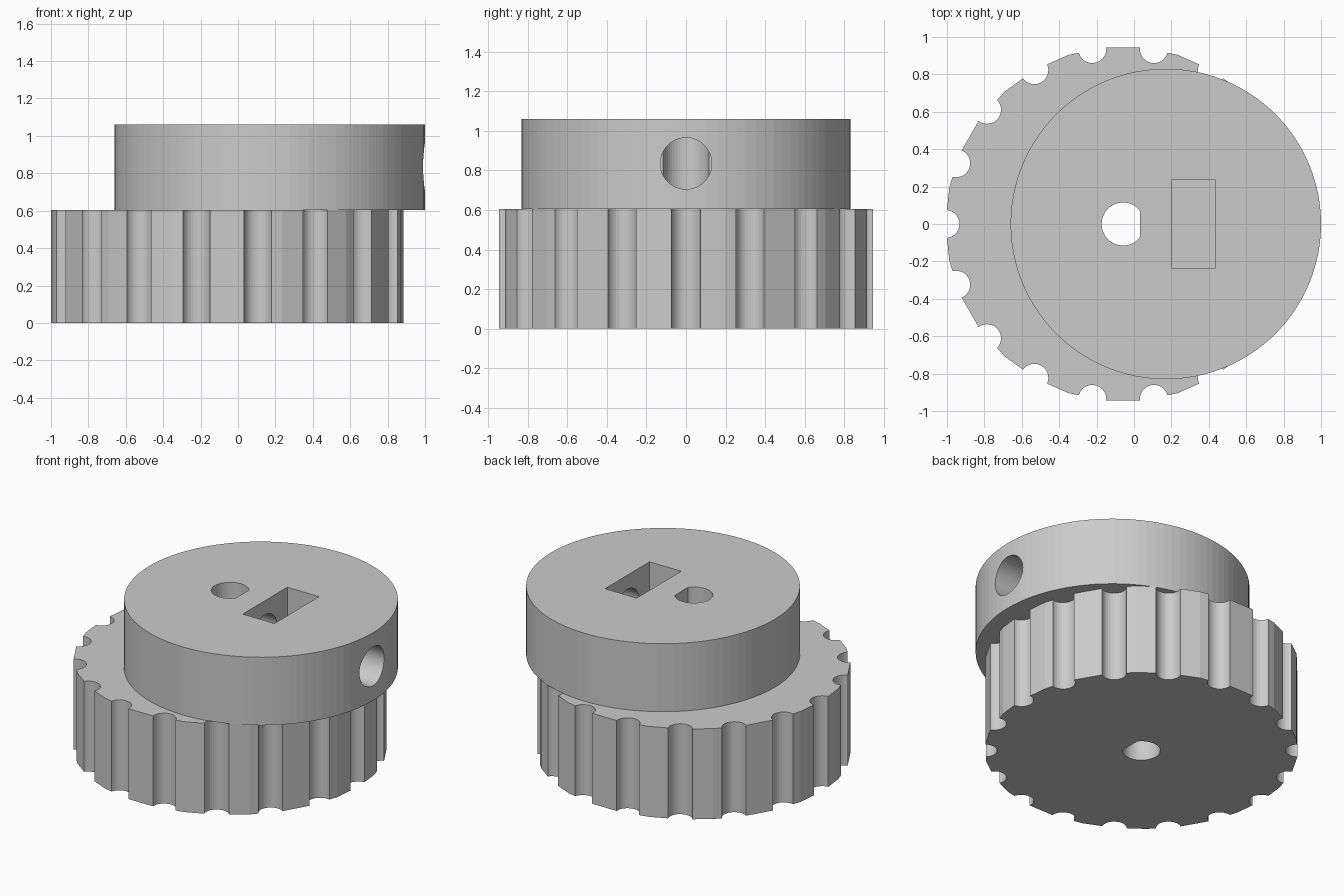
import bpy
import bmesh
from math import cos, sin, pi
from mathutils import Matrix, Vector

cube = bpy.data.objects.get("Cube")
if cube:
    bpy.data.objects.remove(cube, do_unlink=True)

grey = bpy.data.materials.new("plain grey")
grey.use_nodes = True
colour = (0.6, 0.6, 0.6, 1)
grey.diffuse_color = colour
grey.node_tree.nodes["Principled BSDF"].inputs["Base Color"].default_value = colour

AXIS_X = -0.058     # shaft axis
DISC_X = 0.17       # offset disc centre
STEP_Z = 0.605      # top of the notched wheel
TOP_Z = 1.06


def circle(radius, sides, cx=0.0, cy=0.0):
    return [(cx + radius * cos(2 * pi * i / sides),
             cy + radius * sin(2 * pi * i / sides)) for i in range(sides)]


def prism(name, outline, z0, z1, matrix=None):
    """Extrude a closed outline between two heights."""
    bm = bmesh.new()
    face = bm.faces.new([bm.verts.new((x, y, z0)) for x, y in outline])
    top = bmesh.ops.extrude_face_region(bm, geom=[face])["geom"]
    bmesh.ops.translate(bm, vec=Vector((0, 0, z1 - z0)),
                        verts=[v for v in top if isinstance(v, bmesh.types.BMVert)])
    if matrix:
        bm.transform(matrix)
    bmesh.ops.recalc_face_normals(bm, faces=bm.faces)
    mesh = bpy.data.meshes.new(name)
    bm.to_mesh(mesh)
    bm.free()
    mesh.materials.append(grey)
    obj = bpy.data.objects.new(name, mesh)
    bpy.context.collection.objects.link(obj)
    return obj


def cut(target, cutter):
    """Subtract a cutter from a part, then discard the cutter."""
    mod = target.modifiers.new("cut", "BOOLEAN")
    mod.operation = "DIFFERENCE"
    mod.solver = "EXACT"
    mod.object = cutter
    bpy.context.view_layer.objects.active = target
    bpy.ops.object.modifier_apply(modifier=mod.name)
    bpy.data.objects.remove(cutter, do_unlink=True)


# Wheel with finger notches around the rim
wheel = prism("notched_wheel", circle(0.95, 30, AXIS_X), 0, STEP_Z)
for x, y in circle(0.95, 18, AXIS_X):
    cut(wheel, prism("notch_cutter", circle(0.075, 32, x, y), -0.1, TOP_Z))

# Offset disc on top
disc = prism("offset_disc", circle(0.83, 100, DISC_X), STEP_Z, TOP_Z)

# Screw hole from the side of the disc to the shaft
sideways = Matrix.Translation((0, 0, 0.835)) @ Matrix.Rotation(pi / 2, 4, "Y")
cut(disc, prism("screw_hole_cutter", circle(0.13, 48), AXIS_X, 1.2, sideways))

# Rectangular nut slot
slot = [(0.2, -0.235), (0.435, -0.235), (0.435, 0.235), (0.2, 0.235)]
cut(disc, prism("nut_slot_cutter", slot, 0.5, 1.2))

# D-shaped shaft hole through both parts
shaft = [p for p in circle(0.115, 48, AXIS_X) if p[0] < 0.04]
for part in (wheel, disc):
    cut(part, prism("shaft_cutter", shaft, -0.1, 1.2))
